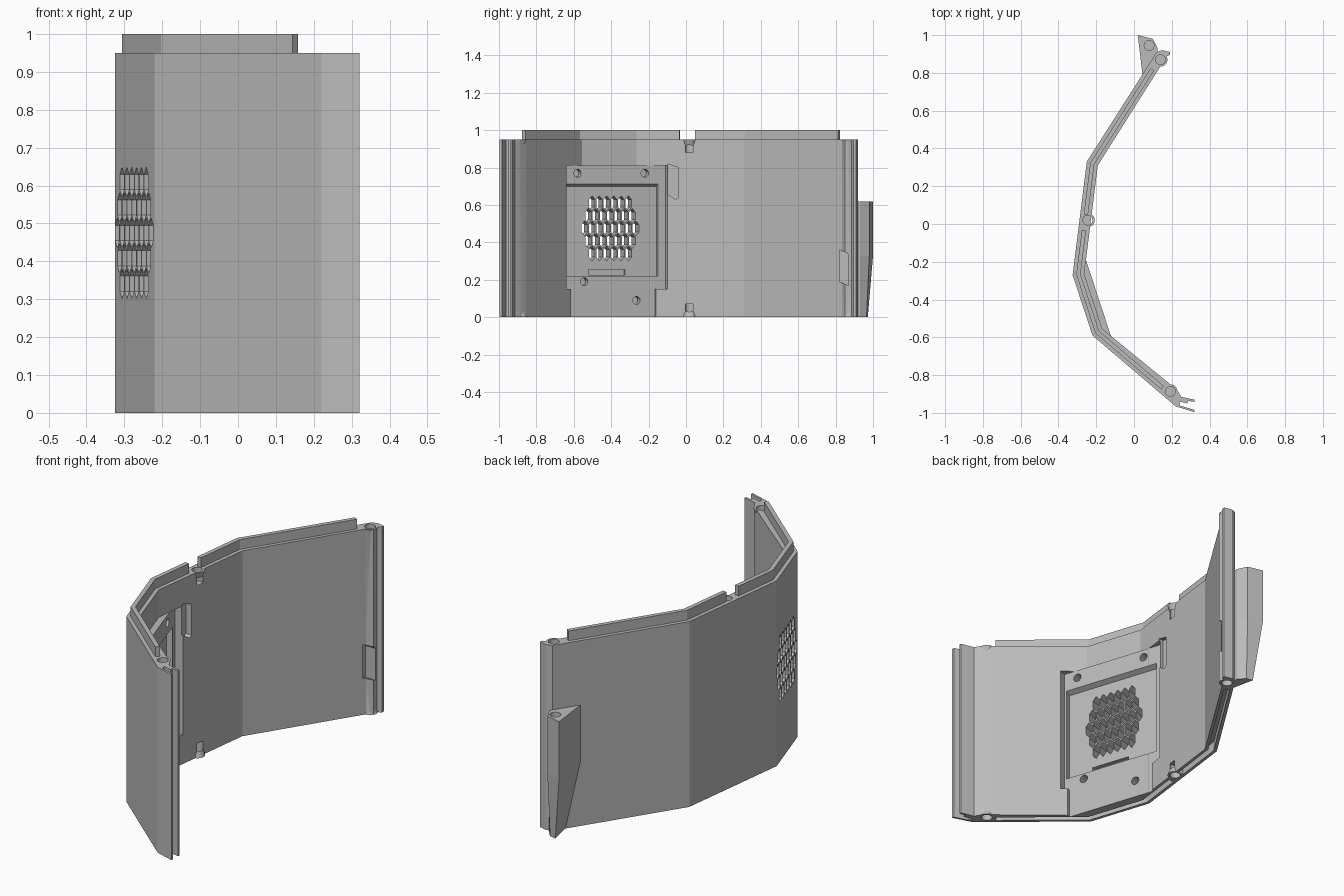
import bpy, bmesh, math
from mathutils import Vector

cube = bpy.data.objects.get("Cube")
if cube:
    bpy.data.objects.remove(cube)

grey = bpy.data.materials.new("plain grey")
grey.use_nodes = True
COLOUR = (0.5, 0.5, 0.5, 1)
grey.diffuse_color = COLOUR
grey.node_tree.nodes["Principled BSDF"].inputs["Base Color"].default_value = COLOUR

TOP = 0.95
OUTER = [Vector(p) for p in ((0.22, -0.965), (-0.22, -0.59), (-0.325, -0.27), (-0.25, 0.33), (0.12, 0.91))]


def loft(name, *pairs):
    """Solid(s) between matching start and end rings of 3D points."""
    bm = bmesh.new()
    for ring_a, ring_b in pairs:
        a = [bm.verts.new(p) for p in ring_a]
        b = [bm.verts.new(p) for p in ring_b]
        n = len(a)
        bm.faces.new(a[::-1])
        bm.faces.new(b)
        for i in range(n):
            j = (i + 1) % n
            bm.faces.new((a[i], a[j], b[j], b[i]))
    bmesh.ops.recalc_face_normals(bm, faces=bm.faces[:])
    mesh = bpy.data.meshes.new(name)
    bm.to_mesh(mesh)
    bm.free()
    mesh.materials.append(grey)
    obj = bpy.data.objects.new(name, mesh)
    bpy.context.collection.objects.link(obj)
    return obj


def at(points, z):
    return [(p[0], p[1], z) for p in points]


def prism(name, points, z0, z1):
    return loft(name, (at(points, z0), at(points, z1)))


def circle(x, y, r, n=24):
    return [(x + r * math.cos(math.tau * i / n), y + r * math.sin(math.tau * i / n)) for i in range(n)]


def activate(obj):
    bpy.ops.object.select_all(action='DESELECT')
    obj.select_set(True)
    bpy.context.view_layer.objects.active = obj


def combine(target, tool, operation='DIFFERENCE'):
    activate(target)
    mod = target.modifiers.new("combine", 'BOOLEAN')
    mod.operation, mod.solver, mod.object = operation, 'EXACT', tool
    bpy.ops.object.modifier_apply(modifier=mod.name)
    bpy.data.objects.remove(tool)


def inward(a, b):
    d = (b - a).normalized()
    return Vector((d.y, -d.x))


def offset(path, dist):
    """Mitred parallel of a path, towards the hollow side."""
    normals = [inward(a, b) for a, b in zip(path, path[1:])]
    result = []
    for i, p in enumerate(path):
        n1, n2 = normals[max(i - 1, 0)], normals[min(i, len(normals) - 1)]
        result.append(p + (n1 + n2) * (dist / (1 + n1.dot(n2))))
    return result


def strip(path, d0, d1):
    return offset(path, d0) + offset(path, d1)[::-1]


# Frame of the vent section: s along it, d through its thickness
V0 = OUTER[2]
ALONG = (OUTER[1] - V0).normalized()
INTO = inward(OUTER[1], V0)


def vent_point(s, d, z):
    p = V0 + ALONG * s + INTO * d
    return (p.x, p.y, z)


def vent_block(name, s0, s1, z0, z1, d0, d1, z1_floor=None):
    def ring(d, top):
        return [vent_point(s, d, z) for s, z in ((s0, z0), (s1, z0), (s1, top), (s0, top))]
    return loft(name, (ring(d0, z1_floor or z1), ring(d1, z1)))


# Bent wall with a stepped back end and a forked front end
inner = offset(OUTER, 0.06)
back_end = [(0.15, 0.92), (0.19, 0.91), (0.19, 0.895), (0.168, 0.885), (0.172, 0.85), (0.14, 0.835)]
front_end = [(0.2, -0.855), (0.235, -0.89), (0.25, -0.915), (0.32, -0.93), (0.32, -0.942), (0.285, -0.936),
             (0.283, -0.95), (0.24, -0.94), (0.245, -0.962), (0.32, -0.984), (0.32, -0.996)]
wall = prism("wall", OUTER + back_end + inner[3:0:-1] + front_end, 0, TOP)

# Thickened vent pad
PAD = 0.092
mid = offset(OUTER, 0.03)
pad = [vent_point(-0.05, PAD, 0), mid[2], mid[1], vent_point(0.375, PAD, 0)]
combine(wall, prism("pad", pad, 0, 0.81), 'UNION')

# Flared screw bosses at the top and bottom edges
bosses = [(0.193, -0.886, 0), (-0.245, 0.02, 2), (0.14, 0.87, 3)]
for x, y, seg in bosses:
    n = inward(OUTER[seg], OUTER[seg + 1])
    for z_edge, z_far in ((TOP, 0.87), (0, 0.08)):
        boss = loft("boss", (at(circle(x, y, 0.037), z_edge),
                             at(circle(x - n.x * 0.015, y - n.y * 0.015, 0.022), z_far)))
        combine(wall, boss, 'UNION')
for x, y, seg in bosses:
    for z0, z1 in ((0.88, 1.0), (-0.05, 0.07)):
        combine(wall, prism("boss_hole", circle(x, y, 0.026), z0, z1))

# Recessed pad face, then the pocket with its sloping top
combine(wall, vent_block("pad_recess", -0.138, 0.43, 0.15, 0.81, PAD, 0.2))
combine(wall, vent_block("pad_foot_recess", -0.08, 0.40, -0.05, 0.16, PAD, 0.19))
combine(wall, vent_block("pocket", -0.096, 0.419, 0.22, 0.74, 0.065, 0.15, 0.70))
combine(wall, vent_block("pocket_slit", 0.08, 0.285, 0.225, 0.255, 0.045, 0.14))

# Honeycomb of tall six-sided vent holes
cell = [(0, 0.04), (0.0175, 0.02), (0.0175, -0.02), (0, -0.04), (-0.0175, -0.02), (-0.0175, 0.02)]
holes = []
for row in range(-2, 3):
    count = 8 - abs(row)
    for i in range(count):
        s = 0.163 + (i - (count - 1) / 2) * 0.041
        z = 0.475 + row * 0.067
        holes.append(tuple([vent_point(s + a, d, z + b) for a, b in cell] for d in (-0.03, 0.085)))
combine(wall, loft("vent_holes", *holes))

# Screw holes in the pad face
screws = [(-0.58, 0.77), (-0.22, 0.77), (-0.545, 0.19), (-0.265, 0.09)]
pairs = []
for y, z in screws:
    s = (V0.y + INTO.y * PAD - y) / -ALONG.y
    pairs.append(tuple([vent_point(s + a, d, z + b) for a, b in circle(0, 0, 0.021)] for d in (0.05, 0.12)))
combine(wall, loft("screw_holes", *pairs))

# Finger slots in the hollow side
slots = [(-0.268, -0.15, [(-0.10, 0.82), (-0.04, 0.80), (-0.04, 0.64), (-0.055, 0.63), (-0.10, 0.66)]),
         (0.115, 0.3, [(0.82, 0.36), (0.86, 0.345), (0.87, 0.33), (0.87, 0.17), (0.82, 0.19)])]
for x0, x1, shape in slots:
    combine(wall, loft("slot", *[([(x0, y, z) for y, z in shape], [(x1, y, z) for y, z in shape])]))

# Top ridges and the matching grooves underneath
runs = [[OUTER[0].lerp(OUTER[1], 0.2), OUTER[1], OUTER[2], OUTER[2].lerp(OUTER[3], 0.4)],
        [OUTER[2].lerp(OUTER[3], 0.54), OUTER[3], OUTER[3].lerp(OUTER[4], 0.87)]]
parts = [wall]
for label, run in zip(("front_ridge", "back_ridge"), runs):
    combine(wall, prism("groove", strip(run, 0.016, 0.044), -0.05, 0.05))
    parts.append(prism(label, strip(run, 0.019, 0.041), TOP - 0.01, 1.0))

# Clip block at the back end, tapering below its middle
upper = [(0.02, 1.0), (0.10, 0.98), (0.125, 0.93), (0.125, 0.905), (0.045, 0.79)]
lower = [(0.06, 0.972), (0.095, 0.965), (0.125, 0.93), (0.125, 0.905), (0.085, 0.855)]
clip = prism("clip_block", upper, 0.33, 0.62)
combine(clip, prism("clip_hole", circle(0.08, 0.945, 0.026), 0.5, 0.7))
parts += [clip, loft("clip_taper", (at(lower, 0), at(upper, 0.33)))]

for part in parts:
    activate(part)
    bpy.ops.object.shade_smooth_by_angle(angle=math.radians(20))
